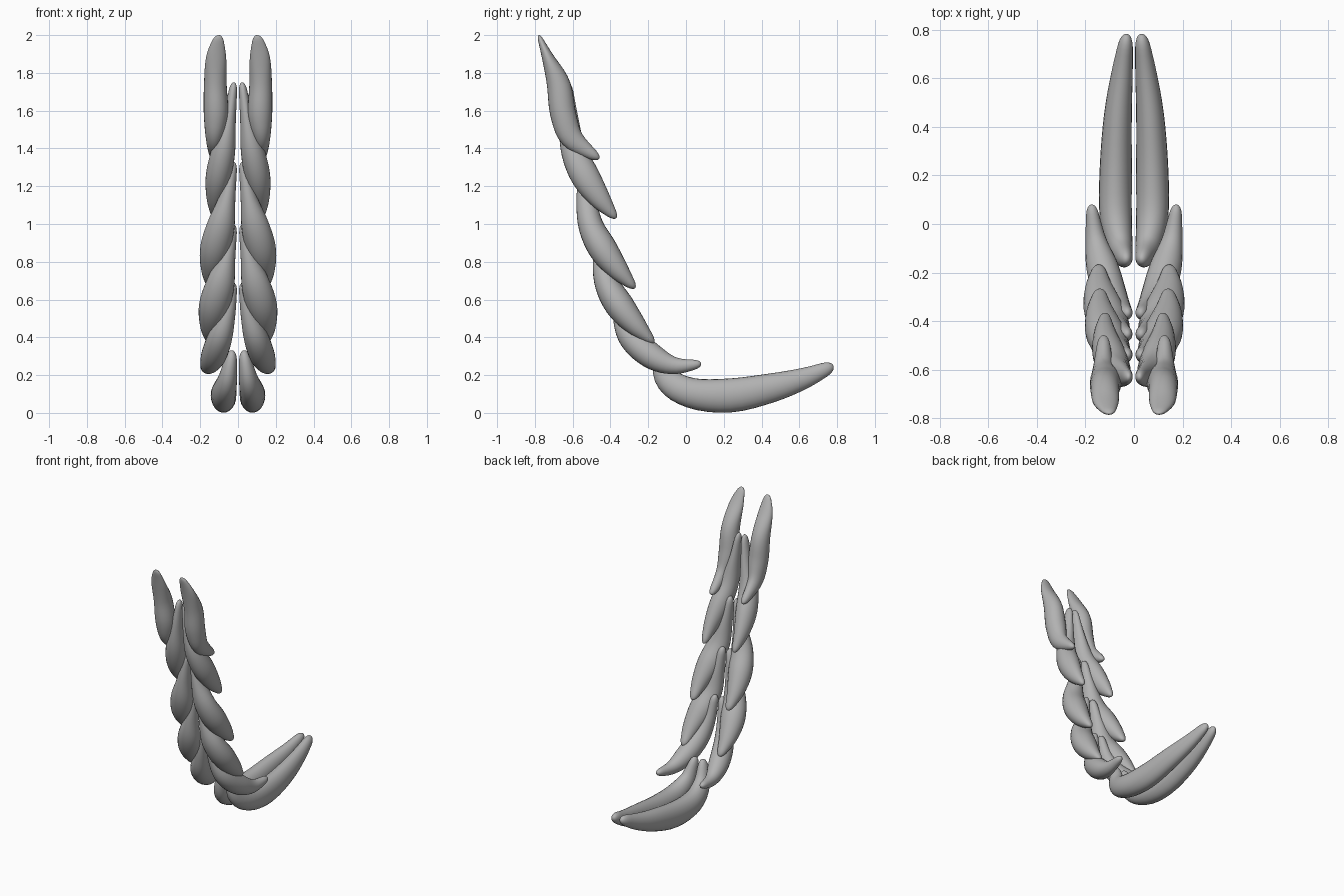
import bpy, bmesh, math
from mathutils import Vector

cube = bpy.data.objects.get("Cube")
if cube:
    bpy.data.objects.remove(cube)

grey = bpy.data.materials.new("plain grey")
grey.use_nodes = True
colour = (0.45, 0.45, 0.45, 1)
grey.diffuse_color = colour
grey.node_tree.nodes["Principled BSDF"].inputs["Base Color"].default_value = colour

RINGS, SIDES, CAP = 36, 24, 0.07


def sample(stations, t):
    """Smooth curve through stations of x, y, z, width radius, depth radius."""
    last = len(stations) - 1
    i = min(int(t * last), last - 1)
    f = t * last - i
    a, b, c, d = (stations[max(0, min(last, i + k))] for k in (-1, 0, 1, 2))
    return [q + f / 2 * (r - p + f * (2 * p - 5 * q + 4 * r - s + f * (3 * (q - r) + s - p)))
            for p, q, r, s in zip(a, b, c, d)]


def lobe(name, stations):
    """Rounded tapering body swept along a path, mirrored to the other side."""
    bm = bmesh.new()
    rings = []
    for j in range(1, RINGS):
        t = (1 - math.cos(math.pi * j / RINGS)) / 2
        x, y, z, wide, deep = sample(stations, t)
        ahead = Vector(sample(stations, min(1, t + 0.01))[:3])
        behind = Vector(sample(stations, max(0, t - 0.01))[:3])
        tangent = (ahead - behind).normalized()
        normal = tangent.cross(Vector((1, 0, 0))).normalized()
        side = normal.cross(tangent)
        end = min(1, min(t, 1 - t) / CAP)
        rounding = math.sqrt(1 - (1 - end) ** 2)
        ring = []
        for k in range(SIDES):
            a = math.tau * k / SIDES
            offset = side * wide * math.cos(a) + normal * deep * math.sin(a)
            ring.append(bm.verts.new(Vector((x, y, z)) + offset * rounding))
        rings.append(ring)
    for low, high in zip(rings, rings[1:]):
        for k in range(SIDES):
            n = (k + 1) % SIDES
            bm.faces.new((low[k], low[n], high[n], high[k]))
    for ring, tip in ((rings[0], stations[0]), (rings[-1], stations[-1])):
        pole = bm.verts.new(tip[:3])
        for k in range(SIDES):
            bm.faces.new((ring[k], ring[(k + 1) % SIDES], pole))
    bmesh.ops.recalc_face_normals(bm, faces=bm.faces)
    for face in bm.faces:
        face.smooth = True
    mesh = bpy.data.meshes.new(name)
    bm.to_mesh(mesh)
    bm.free()
    mesh.materials.append(grey)
    obj = bpy.data.objects.new(name, mesh)
    bpy.context.collection.objects.link(obj)
    obj.modifiers.new("both_sides", "MIRROR")


# Pointed top pair
lobe("top_horns", [
    (.10, -.78, 2.0, .02, .01), (.115, -.735, 1.89, .052, .03),
    (.12, -.675, 1.74, .06, .062), (.117, -.65, 1.58, .064, .068),
    (.125, -.6, 1.45, .045, .058), (.125, -.46, 1.345, .022, .02)])

# Overlapping middle pairs share one shape: x, share of y and z run, radii
shape = [(.025, 0, 0, .022, .025), (.055, .04, .27, .042, .05),
         (.09, .13, .5, .073, .066), (.122, .37, .69, .079, .076),
         (.14, .68, .86, .055, .055), (.14, 1, 1, .02, .016)]
middles = [("upper_lobes", .85, -.63, 1.75, .26, -.72),
           ("middle_lobes", 1, -.54, 1.33, .27, -.67),
           ("lower_lobes", 1.03, -.455, 1.0, .285, -.63)]
for name, sx, y, z, dy, dz in middles:
    lobe(name, [(x * sx, y + u * dy, z + v * dz, w * sx, d)
                for x, u, v, w, d in shape])

# Curled pair above the base
lobe("curled_lobes", [
    (.025, -.37, .69, .022, .025), (.055, -.345, .53, .042, .045),
    (.095, -.29, .4, .065, .068), (.13, -.18, .3, .066, .068),
    (.158, -.06, .25, .042, .045), (.175, .08, .26, .02, .02)])

# Long base pair
lobe("base_horns", [
    (.03, -.15, .33, .025, .03), (.055, -.1, .18, .05, .065),
    (.075, .03, .105, .066, .08), (.075, .23, .092, .066, .09),
    (.066, .45, .132, .057, .077), (.048, .63, .185, .043, .055),
    (.03, .78, .25, .025, .03)])
